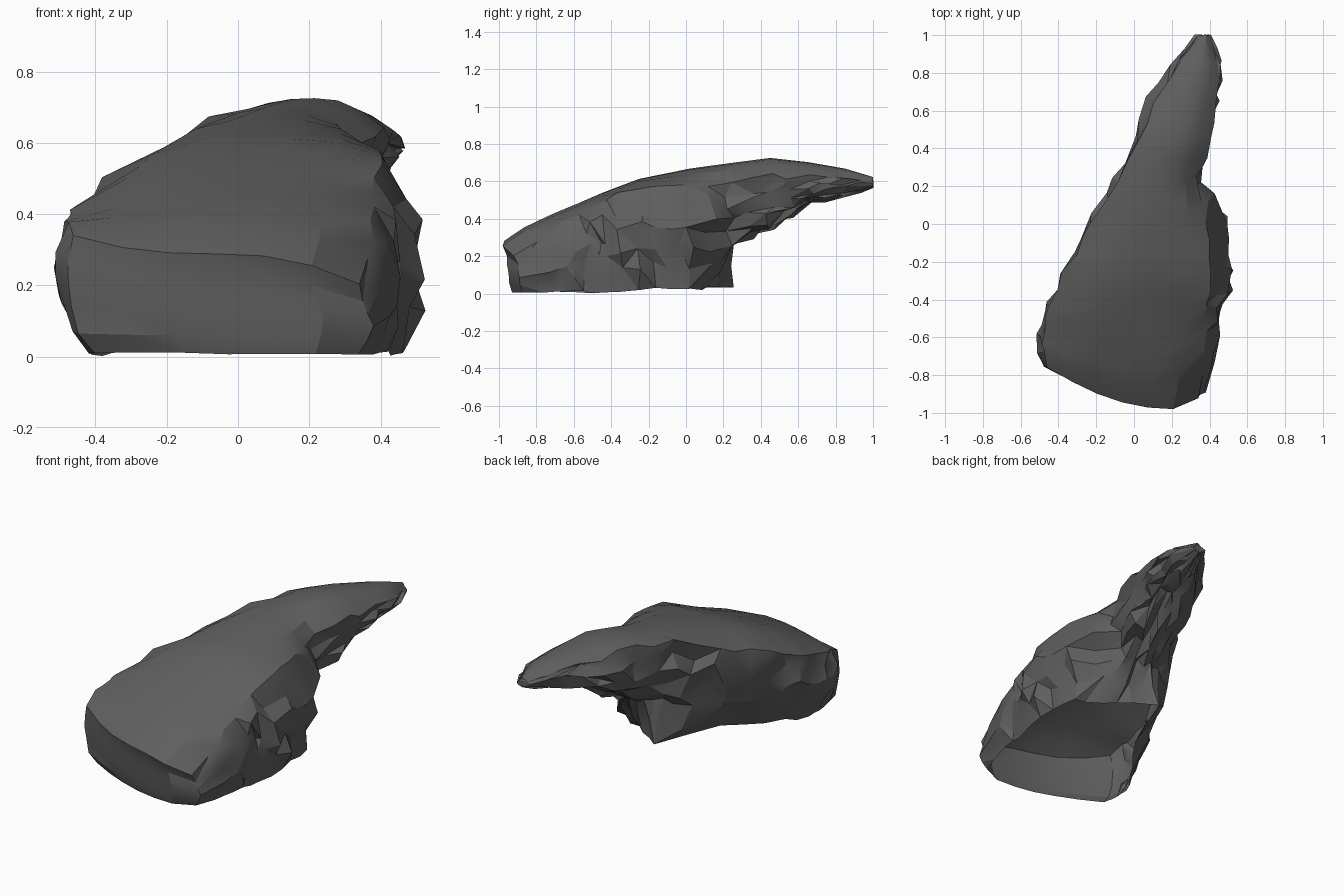
import bpy, bmesh, math, random
from mathutils import Vector

random.seed(7)
cube = bpy.data.objects.get("Cube")
if cube:
    bpy.data.objects.remove(cube, do_unlink=True)

stone = bpy.data.materials.new("dark_grey_stone")
stone.use_nodes = True
grey = (0.115, 0.115, 0.115, 1)
stone.diffuse_color = grey
stone.node_tree.nodes["Principled BSDF"].inputs["Base Color"].default_value = grey

# Sections from front to tip: y, left x, right x, left z, crest z, right z, underside z
SECTIONS = [
    (-1, -.46, .34, .37, .32, .23, .04),
    (-.88, -.48, .37, .41, .39, .31, .04),
    (-.72, -.48, .38, .43, .46, .41, .04),
    (-.45, -.45, .39, .47, .57, .52, .04),
    (-.25, -.37, .41, .52, .645, .61, .06),
    (.02, -.22, .39, .62, .70, .62, .06),
    (.24, -.07, .34, .69, .73, .62, .31),
    (.45, .02, .41, .72, .757, .66, .41),
    (.65, .11, .43, .70, .735, .66, .53),
    (.85, .24, .45, .67, .70, .64, .575),
    (1, .36, .39, .64, .655, .63, .60),
]
TOP, SIDE = 6, 5          # spans across the top, spans down each side
LIP = .02                 # the hollow base ends at this section


def lerp(a, b, t):
    return a + (b - a) * t


def clamp(v):
    return max(0, min(1, v))


def refine(rows, step=.1):
    """Add evenly spaced sections between the main ones."""
    out = []
    for a, b in zip(rows, rows[1:]):
        n = max(1, round((b[0] - a[0]) / step))
        out += [tuple(lerp(p, q, i / n) for p, q in zip(a, b)) for i in range(n)]
    return out + [rows[-1]]


def ring(row):
    """Closed section: over the top, down the right, under, and up the left."""
    y, xl, xr, zl, zt, zr, zb = row
    front = clamp((-.4 - y) / .6)
    back = clamp(y / .25)
    width = xr - xl
    in_l = lerp(.06 + .2 * clamp((y + .6) / .62), .2 * width, back)
    in_r = lerp(-.06 * (1 - front), .2 * width, back)
    bulge_r = lerp(.07, .02, back) * (1 - .5 * front)
    pts = []

    def add(x, z, depth, rough):
        # The nose is rounded in plan and tucked in at its foot
        yy = y + front * (.52 * (x - .2) ** 2 + 6 * max(0, x - .25) ** 2)
        yy += front ** 4 * (.02 * (1 - depth) ** 4 + .07 * depth ** 4)
        # The rear lip slants back to a spur
        u = clamp((x - xl - in_l) / (width - in_l))
        yy += .24 * (1 - u) * depth ** 2 * clamp(1 - abs(y - LIP) / .2)
        j = [random.uniform(-rough, rough) for _ in range(3)]
        pts.append(Vector((x + j[0], yy + j[1], z + j[2])))

    tip = min(1, width / .25)
    rough = .033 * tip * (1 - .65 * front)
    for i in range(TOP + 1):
        t = i / TOP
        edge = zl if t < .5 else zr
        z = zt - (zt - edge) * abs(2 * t - 1) ** 2.5
        add(lerp(xl, xr, t), z, 0, rough * .5 if i in (0, TOP) else 0)
    for i in range(1, SIDE):
        s = i / SIDE
        add(xr - in_r * s ** 1.6 + bulge_r * math.sin(math.pi * s), lerp(zr, zb, s), s, rough)
    for i in range(TOP + 1):
        t = i / TOP
        rim = y <= LIP + .01
        sag = 0 if rim else .02 * tip * math.sin(math.pi * t)
        add(lerp(xr - in_r, xl + in_l, t), zb - sag, 1, rough * (.3 if rim else .8))
    for i in range(SIDE - 1, 0, -1):
        s = i / SIDE
        add(xl + in_l * s ** 1.6 - .04 * math.sin(math.pi * s), lerp(zl, zb, s), s, rough * .9)
    return pts


rows = refine(SECTIONS)
rings = [ring(r) for r in rows]

# Rest the stone on the ground
ground = Vector((0, 0, min(p.z for r in rings for p in r)))

bm = bmesh.new()
loops = [[bm.verts.new(p - ground) for p in r] for r in rings]
n = len(loops[0])
under = range(TOP + SIDE, TOP + SIDE + TOP)
rough_faces = []
for k, (a, b) in enumerate(zip(loops, loops[1:])):
    for i in range(n):
        if i in under and rows[k + 1][0] <= LIP + .01:
            continue      # open hollow under the body
        j = (i + 1) % n
        face = bm.faces.new((a[i], a[j], b[j], b[i]))
        if i >= TOP:
            rough_faces.append(face)


def cap(loop):
    """Close an end with a grid that blends its four borders."""
    first = TOP + SIDE
    top = loop[:TOP + 1]
    bottom = loop[first:first + TOP + 1][::-1]
    grid = [top]
    for k in range(1, SIDE):
        s = k / SIDE
        left, right = loop[n - k], loop[TOP + k]
        off_l = left.co - top[0].co.lerp(bottom[0].co, s)
        off_r = right.co - top[-1].co.lerp(bottom[-1].co, s)
        inner = [bm.verts.new(top[i].co.lerp(bottom[i].co, s) + off_l.lerp(off_r, i / TOP))
                 for i in range(1, TOP)]
        grid.append([left] + inner + [right])
    grid.append(bottom)
    for a, b in zip(grid, grid[1:]):
        for i in range(TOP):
            bm.faces.new((a[i], b[i], b[i + 1], a[i + 1]))


cap(loops[0])
cap(loops[-1])

# Break the craggy sides and underside into irregular facets
bmesh.ops.triangulate(bm, faces=rough_faces, quad_method="SHORT_EDGE")
bmesh.ops.recalc_face_normals(bm, faces=bm.faces)

mesh = bpy.data.meshes.new("overhanging_rock")
bm.to_mesh(mesh)
bm.free()
mesh.materials.append(stone)
rock = bpy.data.objects.new("overhanging_rock", mesh)
bpy.context.collection.objects.link(rock)

bpy.ops.object.select_all(action="DESELECT")
rock.select_set(True)
bpy.context.view_layer.objects.active = rock
bpy.ops.object.shade_smooth_by_angle(angle=math.radians(24))
